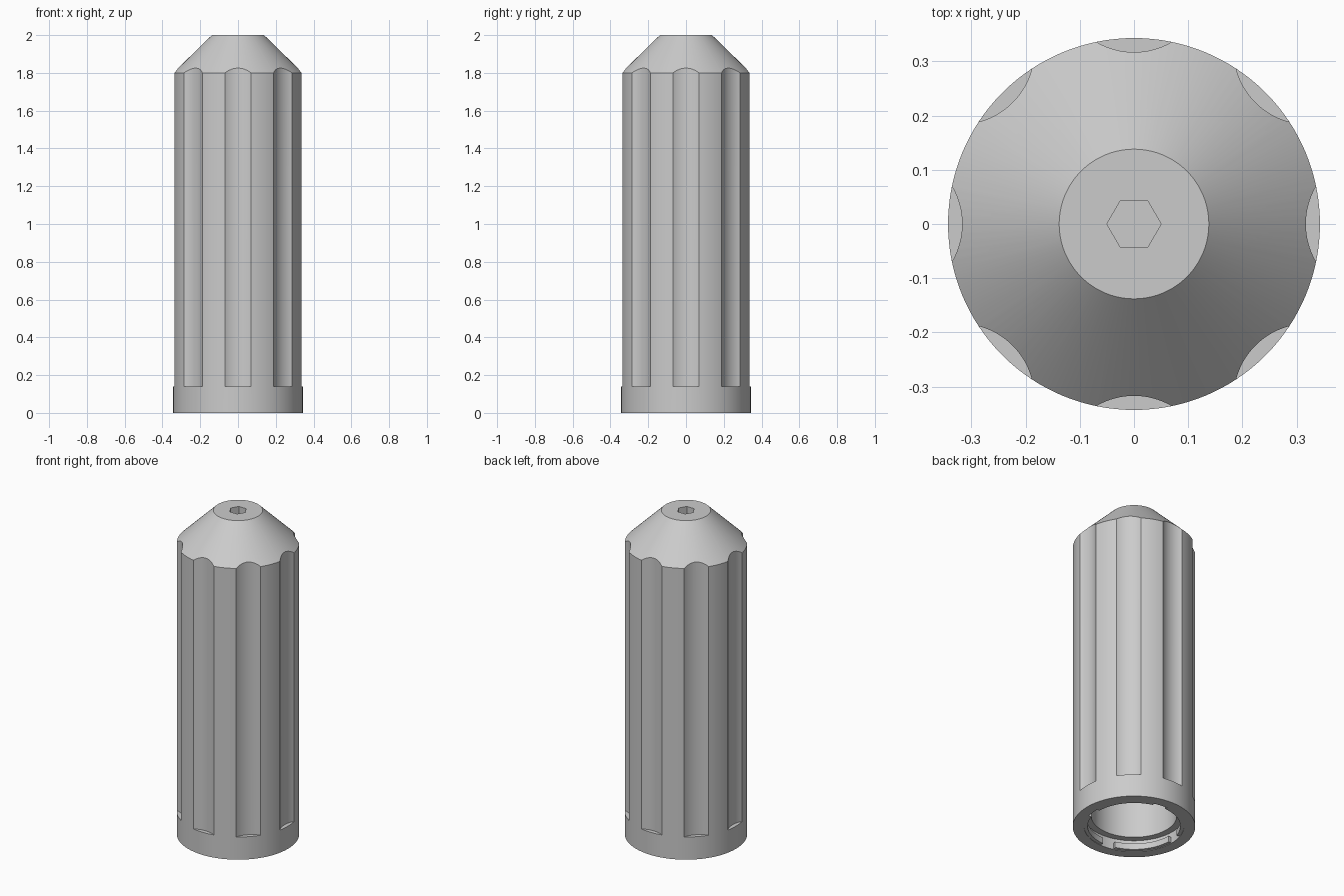
import bpy, bmesh
from math import cos, sin, pi, radians
from mathutils import Matrix

cube = bpy.data.objects.get("Cube")
if cube:
    bpy.data.objects.remove(cube, do_unlink=True)

# One grey for everything
grey = bpy.data.materials.new("plain grey")
grey.use_nodes = True
grey.diffuse_color = (0.6, 0.6, 0.6, 1)
grey.node_tree.nodes["Principled BSDF"].inputs["Base Color"].default_value = (0.6, 0.6, 0.6, 1)


def make_object(name, bm):
    bmesh.ops.recalc_face_normals(bm, faces=bm.faces)
    mesh = bpy.data.meshes.new(name)
    bm.to_mesh(mesh)
    bm.free()
    mesh.materials.append(grey)
    obj = bpy.data.objects.new(name, mesh)
    bpy.context.collection.objects.link(obj)
    return obj


def smooth(obj):
    bpy.ops.object.select_all(action='DESELECT')
    obj.select_set(True)
    bpy.context.view_layer.objects.active = obj
    bpy.ops.object.shade_smooth_by_angle(angle=radians(25))


def lathe(bm, profile, steps, start=0.0, sweep=2 * pi, closed=False):
    """Spin an (r, z) profile about z; a closed profile gives a capped arc."""
    verts = [bm.verts.new((r * cos(start), r * sin(start), z)) for r, z in profile]
    pairs = list(zip(verts, verts[1:] + verts[:1])) if closed else list(zip(verts, verts[1:]))
    edges = [bm.edges.new(p) for p in pairs]
    full = not closed
    if closed:
        bm.faces.new(verts)
    out = bmesh.ops.spin(bm, geom=verts + edges, cent=(0, 0, 0), axis=(0, 0, 1),
                         angle=sweep, steps=steps, use_merge=full)
    if closed:
        bm.faces.new([v for v in out["geom_last"] if isinstance(v, bmesh.types.BMVert)])
    bmesh.ops.remove_doubles(bm, verts=bm.verts, dist=0.0002)


def add_prism(bm, x, y, radius, low, high, sides, turn=0.0):
    place = Matrix.Translation((x, y, (low + high) / 2)) @ Matrix.Rotation(turn, 4, 'Z')
    bmesh.ops.create_cone(bm, cap_ends=True, segments=sides, radius1=radius, radius2=radius,
                          depth=high - low, matrix=place)


# Hollow body: bore, ledge, mouth, rim, wall, chamfered nose
bm = bmesh.new()
lathe(bm, [(0, 1.75), (0.24, 1.7), (0.24, 0.07), (0.28, 0.07), (0.28, 0),
           (0.343, 0), (0.343, 1.8), (0.138, 2), (0, 2)], 128)
body = make_object("fluted_body", bm)

# Cutters: eight grip flutes and the hexagonal socket
bm = bmesh.new()
for i in range(8):
    a = i * pi / 4
    add_prism(bm, 0.455 * cos(a), 0.455 * sin(a), 0.138, 0.14, 1.95, 96, a)
add_prism(bm, 0, 0, 0.05, 1.9, 2.1, 6, pi / 2)
cutter = make_object("flute_and_socket_cutter", bm)
cutter.hide_render = True

cut = body.modifiers.new("cut", 'BOOLEAN')
cut.operation = 'DIFFERENCE'
cut.solver = 'EXACT'
cut.object = cutter
bpy.context.view_layer.objects.active = body
bpy.ops.object.modifier_apply(modifier=cut.name)
bpy.data.objects.remove(cutter, do_unlink=True)
smooth(body)

# Four curved locking lugs inside the mouth
section = [(0.26, 0.003), (0.284, 0.003), (0.284, 0.04), (0.26, 0.04)]
for i in range(4):
    bm = bmesh.new()
    lathe(bm, section, 24, radians(-88 + 90 * i), radians(72), closed=True)
    smooth(make_object(f"locking_lug_{i + 1}", bm))
